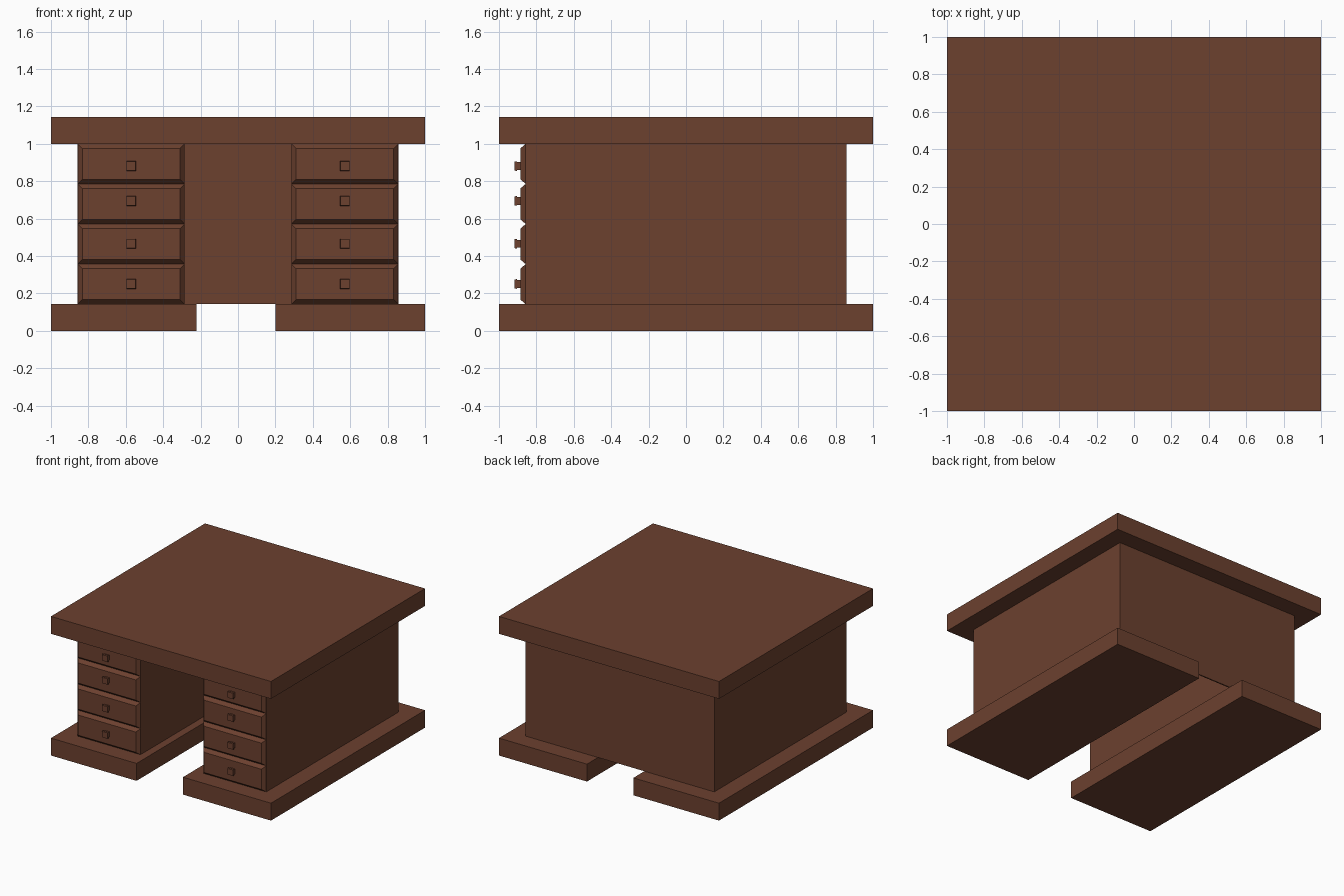
import bpy, bmesh
from mathutils import Vector

if "Cube" in bpy.data.objects:
    bpy.data.objects.remove(bpy.data.objects["Cube"])

wood = bpy.data.materials.new("brown_wood")
wood.diffuse_color = (0.15, 0.052, 0.028, 1)
wood.use_nodes = True
wood.node_tree.nodes["Principled BSDF"].inputs["Base Color"].default_value = wood.diffuse_color


def finish(name, bm):
    bmesh.ops.recalc_face_normals(bm, faces=bm.faces[:])
    mesh = bpy.data.meshes.new(name)
    bm.to_mesh(mesh)
    bm.free()
    mesh.materials.append(wood)
    obj = bpy.data.objects.new(name, mesh)
    bpy.context.collection.objects.link(obj)
    return obj


def block(name, x0, x1, y0, y1, z0, z1, front_inset=0.0):
    """Box between two corners; front_inset shrinks the -y face into a bevel."""
    bm = bmesh.new()
    bmesh.ops.create_cube(bm, size=1)
    cx, cz = (x0 + x1) / 2, (z0 + z1) / 2
    for v in bm.verts:
        front = v.co.y < 0
        d = front_inset if front else 0.0
        v.co = Vector((cx + v.co.x * (x1 - x0 - 2 * d),
                       y0 if front else y1,
                       cz + v.co.z * (z1 - z0 - 2 * d)))
    return finish(name, bm)


BASE, BODY_TOP, TOP = 0.143, 1.0, 1.143
OUT, INN = 0.857, 0.286

# Desk top and two base slabs
block("desk_top", -1, 1, -1, 1, BODY_TOP, TOP)
block("left_base", -1, -0.222, -1, 1, 0, BASE)
block("right_base", 0.2, 1, -1, 1, 0, BASE)

# Body: both pedestals and thin back panel as one U-shaped extrusion
knee = OUT - 0.01
outline = [(-OUT, -OUT), (-INN, -OUT), (-INN, knee), (INN, knee),
           (INN, -OUT), (OUT, -OUT), (OUT, OUT), (-OUT, OUT)]
bm = bmesh.new()
face = bm.faces.new([bm.verts.new((x, y, BASE)) for x, y in outline])
ext = bmesh.ops.extrude_face_region(bm, geom=[face])
bmesh.ops.translate(bm, vec=(0, 0, BODY_TOP - BASE),
                    verts=[g for g in ext["geom"] if isinstance(g, bmesh.types.BMVert)])
finish("pedestal_body", bm)

# Bevelled drawer fronts with square knobs
step = (BODY_TOP - BASE) / 4
knob_heights = [0.251, 0.466, 0.695, 0.881]
for side, cx in (("left", -0.571), ("right", 0.571)):
    half = (OUT - INN) / 2
    for i, kz in enumerate(knob_heights):
        z0 = BASE + i * step
        tag = f"{side}_{i + 1}"
        block(f"drawer_front_{tag}", cx - half, cx + half, -0.885, -OUT,
              z0, z0 + step, 0.024)
        block(f"knob_stem_{tag}", cx - 0.021, cx + 0.021, -0.904, -0.884,
              kz - 0.021, kz + 0.021)
        block(f"knob_{tag}", cx - 0.026, cx + 0.026, -0.916, -0.903,
              kz - 0.026, kz + 0.026, 0.002)
